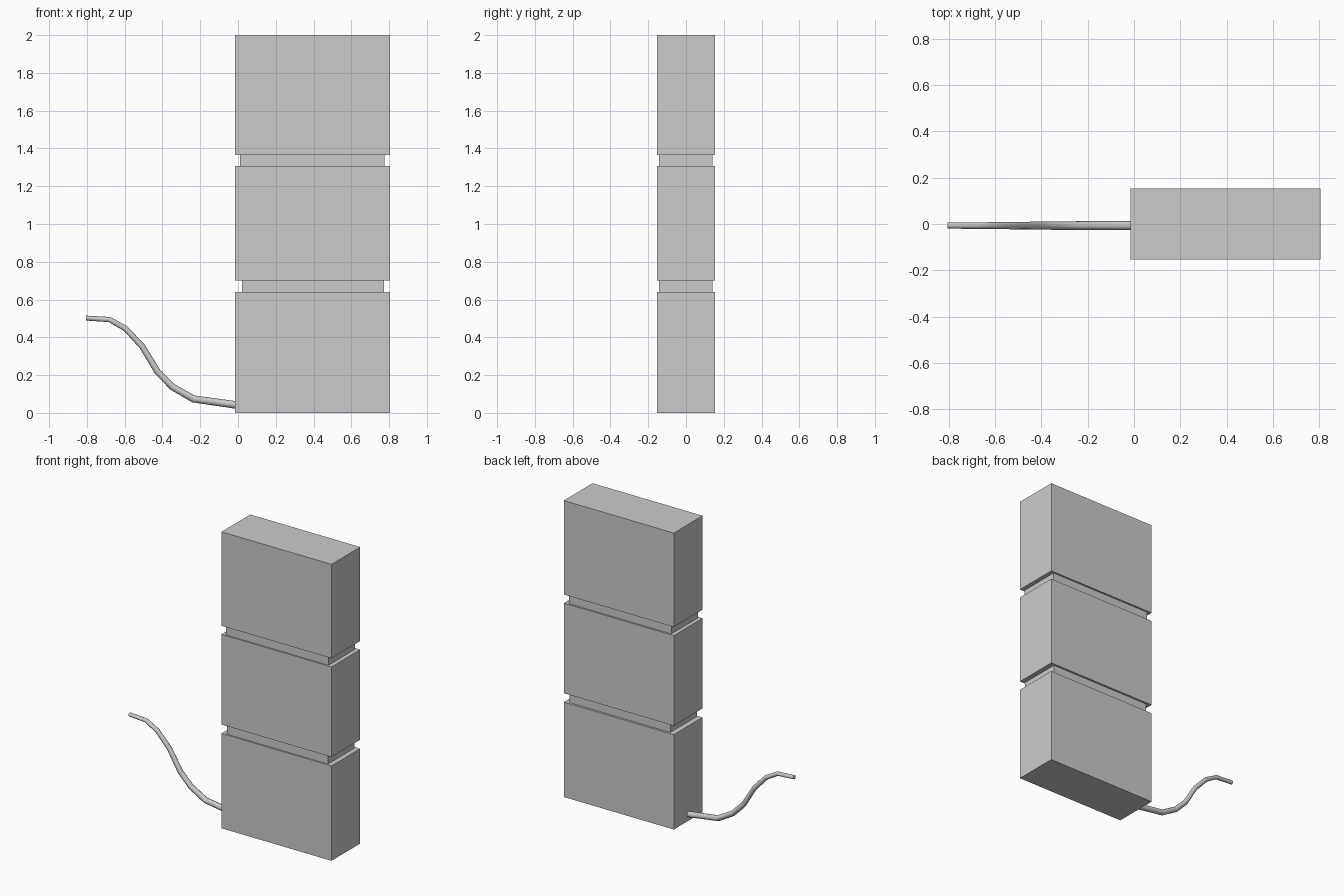
import bpy, bmesh
from math import cos, sin, pi
from mathutils import Vector

if "Cube" in bpy.data.objects:
    bpy.data.objects.remove(bpy.data.objects["Cube"])


def finish(name, bm):
    bmesh.ops.recalc_face_normals(bm, faces=bm.faces)
    mesh = bpy.data.meshes.new(name)
    bm.to_mesh(mesh)
    bm.free()
    obj = bpy.data.objects.new(name, mesh)
    bpy.context.collection.objects.link(obj)
    return obj


def box(name, x, y, z):
    bm = bmesh.new()
    bmesh.ops.create_cube(bm, size=1)
    for v in bm.verts:
        v.co = [(r[0] + r[1]) / 2 + c * (r[1] - r[0]) for c, r in zip(v.co, (x, y, z))]
    return finish(name, bm)


def tube(name, path, y, r_start, r_end, sides=8):
    pts = [Vector((px, y, pz)) for px, pz in path]
    bm = bmesh.new()
    rings = []
    for i, p in enumerate(pts):
        # Mitre each ring between its neighbouring segments
        a = (p - pts[i - 1]).normalized() if i else Vector()
        b = (pts[i + 1] - p).normalized() if i < len(pts) - 1 else Vector()
        t = (a + b).normalized()
        side = Vector((0, 1, 0))
        up = side.cross(t)
        r = r_start + (r_end - r_start) * i / (len(pts) - 1)
        rings.append([bm.verts.new(p + r * (cos(2 * pi * k / sides) * side
                                            + sin(2 * pi * k / sides) * up))
                      for k in range(sides)])
    for a, b in zip(rings, rings[1:]):
        for k in range(sides):
            n = (k + 1) % sides
            bm.faces.new((a[k], a[n], b[n], b[k]))
    bm.faces.new(rings[0])
    bm.faces.new(rings[-1])
    return finish(name, bm)


# Three stacked blocks
for name, z in (("lower_block", (0, 0.64)), ("middle_block", (0.70, 1.308)),
                ("upper_block", (1.366, 2.0))):
    box(name, (-0.016, 0.805), (-0.153, 0.153), z)

# Recessed spacers between the blocks
box("lower_spacer", (0.02, 0.772), (-0.144, 0.139), (0.64, 0.70))
box("upper_spacer", (0.01, 0.776), (-0.144, 0.141), (1.308, 1.366))

# Tapered cable leaving the lower block
cable = tube("cable", [(-0.805, 0.502), (-0.68, 0.494), (-0.596, 0.447), (-0.507, 0.352),
                       (-0.426, 0.218), (-0.346, 0.137), (-0.236, 0.074), (-0.01, 0.042)],
             -0.007, 0.013, 0.02)
bpy.ops.object.select_all(action='DESELECT')
cable.select_set(True)
bpy.context.view_layer.objects.active = cable
bpy.ops.object.shade_smooth_by_angle(angle=pi / 3)
